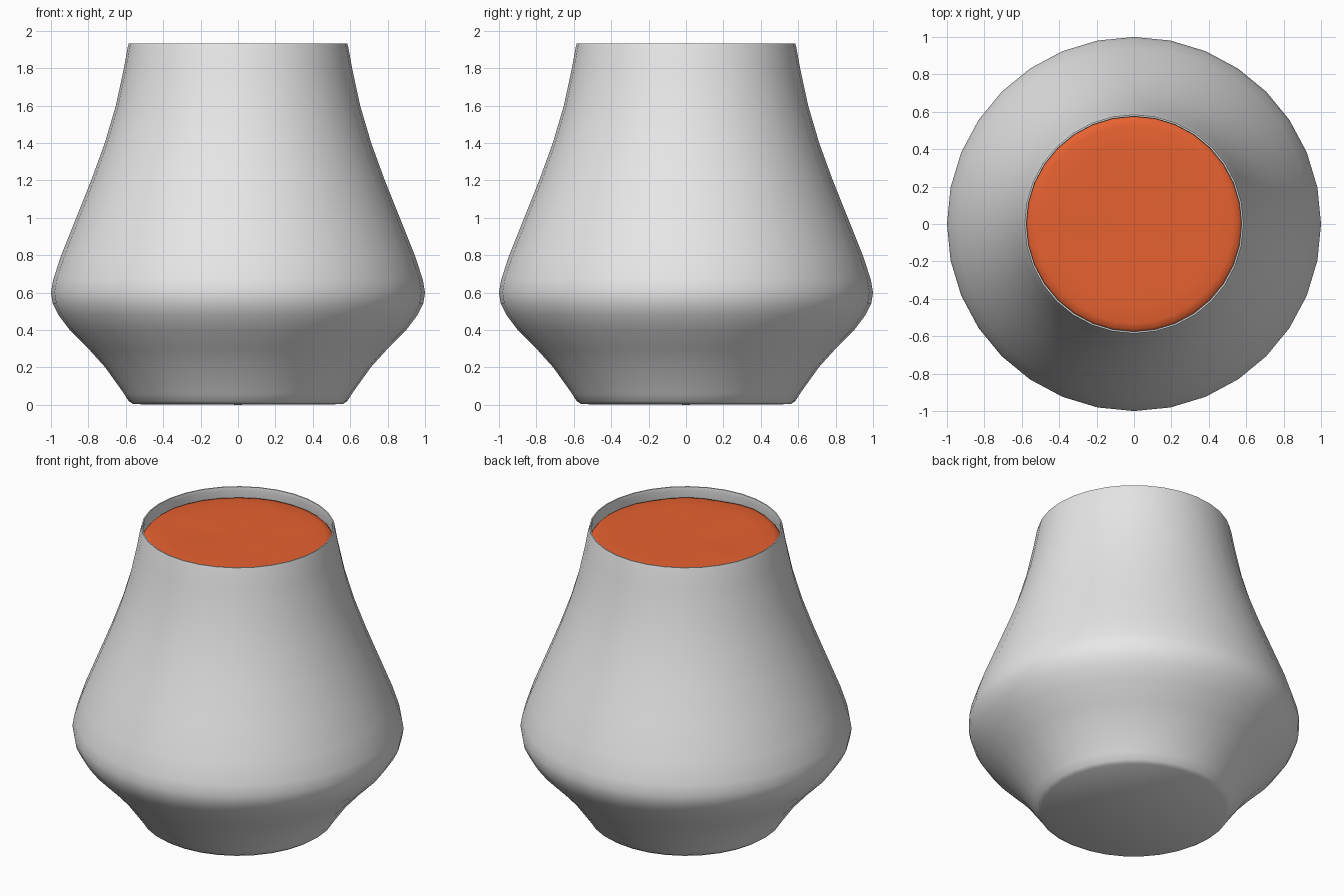
import bpy, bmesh, math
from mathutils import noise, Vector

SIDES = 32

cube = bpy.data.objects.get("Cube")
if cube:
    bpy.data.objects.remove(cube, do_unlink=True)


def material(name, colour):
    mat = bpy.data.materials.new(name)
    mat.use_nodes = True
    mat.diffuse_color = colour
    mat.node_tree.nodes["Principled BSDF"].inputs["Base Color"].default_value = colour
    return mat


def lathe(name, profile, mat, ripple=0.0):
    """Revolve (radius, height) points; zero radius closes the end."""
    bm = bmesh.new()
    verts = [bm.verts.new((r, 0, z)) for r, z in profile]
    edges = [bm.edges.new(pair) for pair in zip(verts, verts[1:])]
    bmesh.ops.spin(bm, geom=verts + edges, axis=(0, 0, 1), cent=(0, 0, 0),
                   angle=math.tau, steps=SIDES, use_merge=True)
    bmesh.ops.remove_doubles(bm, verts=bm.verts, dist=0.0005)
    bmesh.ops.recalc_face_normals(bm, faces=bm.faces)
    for v in bm.verts:
        v.co.z += ripple * noise.noise(Vector((v.co.x * 4, v.co.y * 4, 0)))
    mesh = bpy.data.meshes.new(name)
    bm.to_mesh(mesh)
    bm.free()
    mesh.materials.append(mat)
    obj = bpy.data.objects.new(name, mesh)
    bpy.context.collection.objects.link(obj)
    bpy.ops.object.select_all(action="DESELECT")
    obj.select_set(True)
    bpy.context.view_layer.objects.active = obj
    bpy.ops.object.shade_smooth_by_angle(angle=math.radians(50))
    return obj


glaze = material("pale grey glaze", (0.8, 0.8, 0.8, 1))
orange = material("orange liquid", (0.8, 0.12, 0.03, 1))

# Vessel: outer wall from base to lip, then a thin inner wall and floor
wall = [(0.585, 0.02), (0.61, 0.06), (0.71, 0.2), (0.8, 0.3), (0.9, 0.4),
        (0.96, 0.48), (0.99, 0.54), (1.0, 0.6), (0.988, 0.67), (0.945, 0.8),
        (0.865, 1.0), (0.785, 1.2), (0.712, 1.4), (0.653, 1.6),
        (0.61, 1.8), (0.59, 1.91)]
inner = [(r - 0.017, max(z, 0.03)) for r, z in reversed(wall)]
lip = [(0.584, 1.932), (0.576, 1.932)]
lathe("vessel", [(0, 0), (0.56, 0.003)] + wall + lip + inner + [(0, 0.03)], glaze)

# Liquid: softly rippled surface with a rounded edge, filling the inside
surface = [(0, 1.875), (0.15, 1.875), (0.3, 1.875), (0.43, 1.875),
           (0.53, 1.873), (0.565, 1.865), (0.578, 1.85)]
body = [(r - 0.01, z) for r, z in inner if 0.03 < z < 1.85]
lathe("liquid", surface + body + [(0, 0.06)], orange, ripple=0.008)
